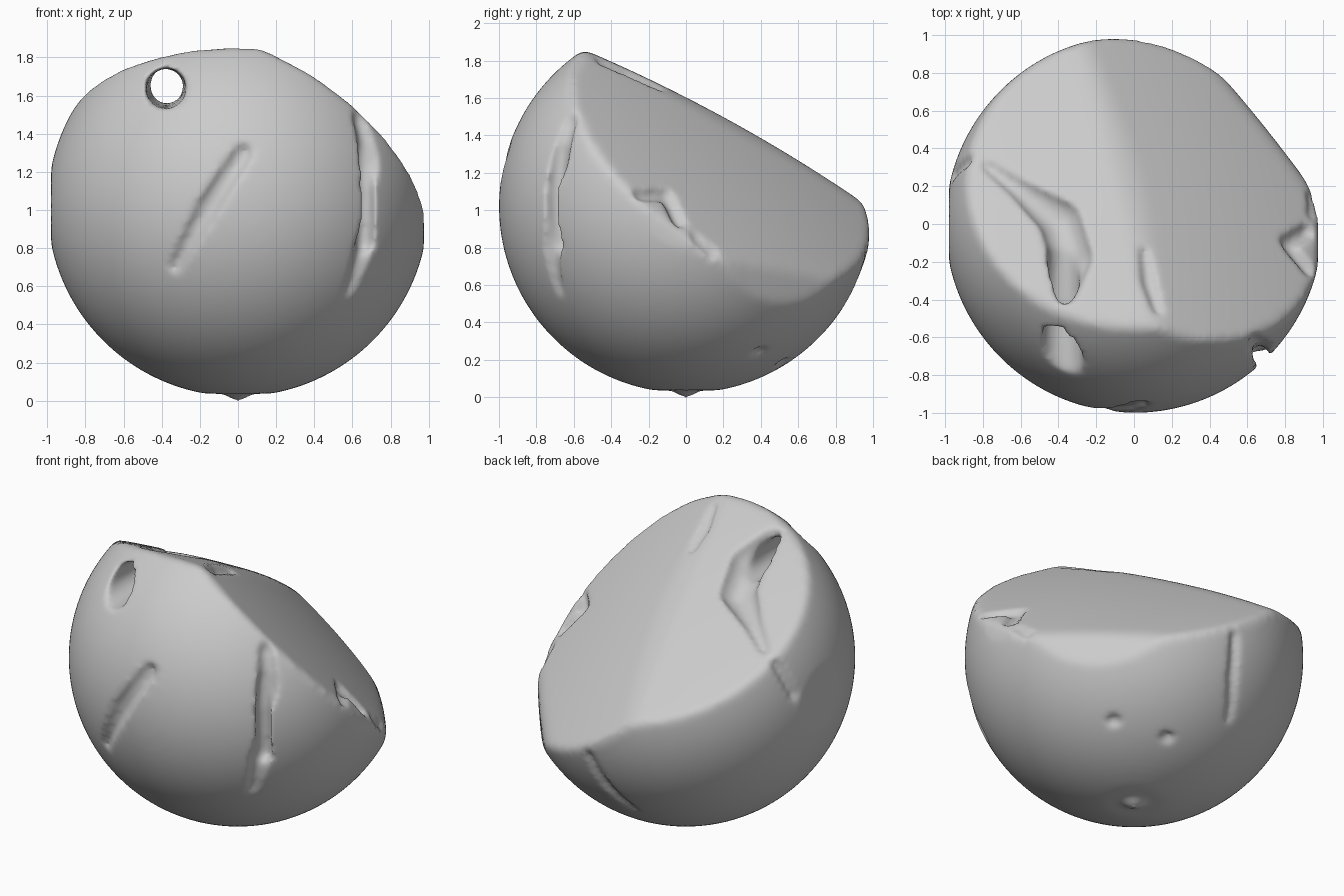
import bpy, bmesh, math
from mathutils import Vector, Matrix

if "Cube" in bpy.data.objects:
    bpy.data.objects.remove(bpy.data.objects["Cube"])

C = Vector((0, 0, 1.025))           # ball centre
R = 1.0
# Sheared-off faces: direction, distance at the middle, curvature radius
FACES = [(Vector((0.49, 0.51, 0.705)).normalized(), 0.43, 7.0),
         (Vector((0.0, 0.48, 0.877)).normalized(), 0.515, 9.0),
         (Vector((0.78, 0.62, 0.0)).normalized(), 0.87, 9.0)]


def soft_min(a, b, k=0.06):
    h = max(k - abs(a - b), 0) / k
    return min(a, b) - h * h * k * 0.25


def surface(u):
    """Distance from the centre to the skin along direction u."""
    best = 9
    for n, apex, dome in FACES:
        c = n * (apex - dome)
        d = u.dot(c)
        best = soft_min(best, d + math.sqrt(d * d - c.length_squared + dome * dome))
    return min(best, R)


def make(name, bm):
    me = bpy.data.meshes.new(name)
    bm.to_mesh(me)
    bm.free()
    ob = bpy.data.objects.new(name, me)
    bpy.context.collection.objects.link(ob)
    return ob


# Ball with sheared faces, slightly flattened at its poles
bm = bmesh.new()
bmesh.ops.create_icosphere(bm, subdivisions=6, radius=1)
for v in bm.verts:
    u = v.co.normalized()
    p = u * surface(u)
    p.x = max(-0.98, min(0.975, p.x))
    p.z = max(-0.985, p.z)
    v.co = C + p
# small foot nub under the ball
bmesh.ops.create_uvsphere(bm, u_segments=24, v_segments=12, radius=0.07,
                          matrix=Matrix.Translation((0, 0, 0.07)))
body = make("sheared_ball", bm)

cut = bmesh.new()


def chain(pts, on_skin=False):
    """Run overlapping balls (x, y, z from the centre, radius) along a path."""
    for a, b in zip(pts, pts[1:]):
        pa, pb = Vector(a[:3]), Vector(b[:3])
        steps = max(1, int((pb - pa).length / (0.25 * min(a[3], b[3]))))
        for i in range(steps + 1):
            t = i / steps
            p = pa.lerp(pb, t)
            r = a[3] + (b[3] - a[3]) * t
            if on_skin:
                u = p.normalized()
                p = u * (surface(u) + 0.25 * r)
            bmesh.ops.create_icosphere(cut, subdivisions=2, radius=r,
                                       matrix=Matrix.Translation(C + p))


# Tunnel from the front into the slot on the sheared face
chain([(-0.37, -0.02, 0.62, 0.08), (-0.38, -0.4, 0.62, 0.10),
       (-0.38, -0.62, 0.62, 0.11), (-0.38, -0.8, 0.62, 0.12)])
# Narrow part of the right-hand crack
chain([(0.66, -0.67, 0.3, 0.045), (0.665, -0.69, 0.1, 0.05), (0.66, -0.67, -0.2, 0.05)])

# Scratches lying on the skin, the first one being the big slot
scratches = [
    [(-0.82, 0.33, 0.40, 0.035), (-0.6, 0.19, 0.46, 0.06), (-0.38, 0.04, 0.55, 0.12),
     (-0.31, -0.15, 0.63, 0.12), (-0.35, -0.36, 0.74, 0.06)],
    [(0.03, -0.95, 0.28, 0.06), (-0.15, -0.96, 0.0, 0.07), (-0.33, -0.88, -0.32, 0.04)],
    [(0.64, -0.62, 0.46, 0.05), (0.67, -0.66, 0.22, 0.07), (0.68, -0.72, 0.1, 0.04),
     (0.68, -0.72, -0.1, 0.05), (0.65, -0.71, -0.2, 0.065), (0.58, -0.68, -0.45, 0.035)],
    [(0.05, -0.12, 0.55, 0.035), (0.07, -0.25, 0.62, 0.05), (0.12, -0.42, 0.72, 0.035)],
    [(0.85, -0.22, 0.06, 0.045), (0.85, -0.1, 0.07, 0.05), (0.86, -0.03, -0.07, 0.05)],
    [(0.88, 0.04, -0.14, 0.03), (0.9, 0.14, -0.23, 0.045)],
    [(0.03, 0.96, -0.28, 0.04), (-0.03, 0.86, -0.49, 0.045), (-0.13, 0.72, -0.68, 0.035)],
    [(-0.88, 0.33, 0.32, 0.045), (-0.93, 0.25, 0.1, 0.04)],
    [(0.49, 0.38, -0.78, 0.045), (0.48, 0.4, -0.78, 0.045)],
    [(0.17, 0.52, -0.84, 0.045), (0.19, 0.52, -0.84, 0.045)],
]
for s in scratches:
    chain(s, True)

# Merge all gouges into one cutter
cutter = make("gouge_cutter", cut)
m = cutter.modifiers.new("merge", 'REMESH')
m.mode, m.voxel_size = 'VOXEL', 0.015
cutter.hide_render = True
cutter.hide_set(True)

# Carve, then soften into a worn, rounded surface
m = body.modifiers.new("weld", 'REMESH')
m.mode, m.voxel_size = 'VOXEL', 0.022
m = body.modifiers.new("carve", 'BOOLEAN')
m.operation, m.solver, m.object = 'DIFFERENCE', 'EXACT', cutter
m = body.modifiers.new("even", 'REMESH')
m.mode, m.voxel_size = 'VOXEL', 0.018
m = body.modifiers.new("worn", 'SMOOTH')
m.factor, m.iterations = 0.5, 8

# Bake the modifiers and shade smooth
dg = bpy.context.evaluated_depsgraph_get()
me = bpy.data.meshes.new_from_object(body.evaluated_get(dg))
body.modifiers.clear()
body.data = me
me.shade_smooth()
bpy.data.objects.remove(cutter)
# stand on the ground
low = min(v.co.z for v in me.vertices)
for v in me.vertices:
    v.co.z -= low
